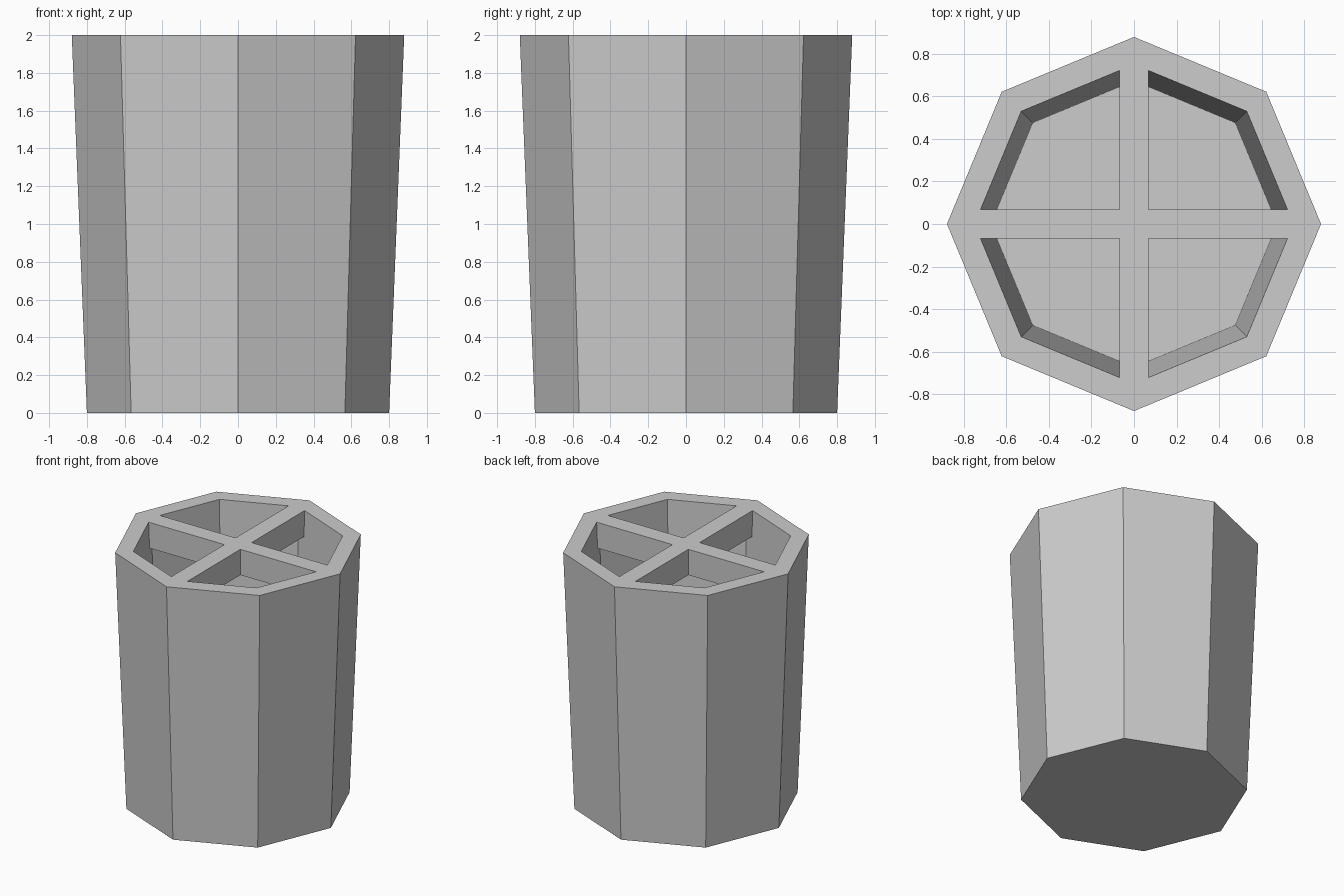
import bpy, bmesh
from math import sin, cos, tan, pi

if "Cube" in bpy.data.objects:
    bpy.data.objects.remove(bpy.data.objects["Cube"])

SIDES, HEIGHT, TAPER = 8, 2.0, 0.04
INNER_TOP, FLOOR, GRID_DEPTH, HALF_BAR = 0.75, 0.1, 0.2, 0.069

grey = bpy.data.materials.new("light grey")
grey.use_nodes = True
colour = (0.604, 0.604, 0.604, 1)
grey.diffuse_color = colour
grey.node_tree.nodes["Principled BSDF"].inputs["Base Color"].default_value = colour


def finish(name, bm):
    bmesh.ops.recalc_face_normals(bm, faces=bm.faces)
    mesh = bpy.data.meshes.new(name)
    bm.to_mesh(mesh)
    bm.free()
    mesh.materials.append(grey)
    obj = bpy.data.objects.new(name, mesh)
    bpy.context.collection.objects.link(obj)


def ring(bm, points, z):
    return [bm.verts.new((x, y, z)) for x, y in points]


def octagon(r):
    return [(r * cos(2 * pi * i / SIDES), r * sin(2 * pi * i / SIDES)) for i in range(SIDES)]


def bridge(bm, a, b):
    for i in range(len(a)):
        j = (i + 1) % len(a)
        bm.faces.new((a[i], a[j], b[j], b[i]))


def inner_radius(z):
    return INNER_TOP - TAPER * (HEIGHT - z)


# Tapered hollow cup: outside, rim, inside wall and floor
bm = bmesh.new()
profile = [(0.8, 0), (0.88, HEIGHT), (INNER_TOP, HEIGHT), (inner_radius(FLOOR), FLOOR)]
rings = [ring(bm, octagon(r), z) for r, z in profile]
for lower, upper in zip(rings, rings[1:]):
    bridge(bm, lower, upper)
bm.faces.new(rings[0])
bm.faces.new(rings[-1])
finish("cup", bm)


# Cross divider whose arm ends fit the inside corners of the cup
def cross(r):
    w = HALF_BAR
    shoulder = r - w * tan(pi / SIDES)
    arm = [(shoulder, -w), (r, 0), (shoulder, w), (w, w)]
    points = []
    for k in range(4):
        points += arm
        arm = [(-y, x) for x, y in arm]
    return points


bm = bmesh.new()
base = HEIGHT - GRID_DEPTH
bottom = ring(bm, cross(inner_radius(base)), base)
top = ring(bm, cross(INNER_TOP), HEIGHT)
bridge(bm, bottom, top)
bm.faces.new(bottom)
bm.faces.new(top)
finish("cross_divider", bm)
